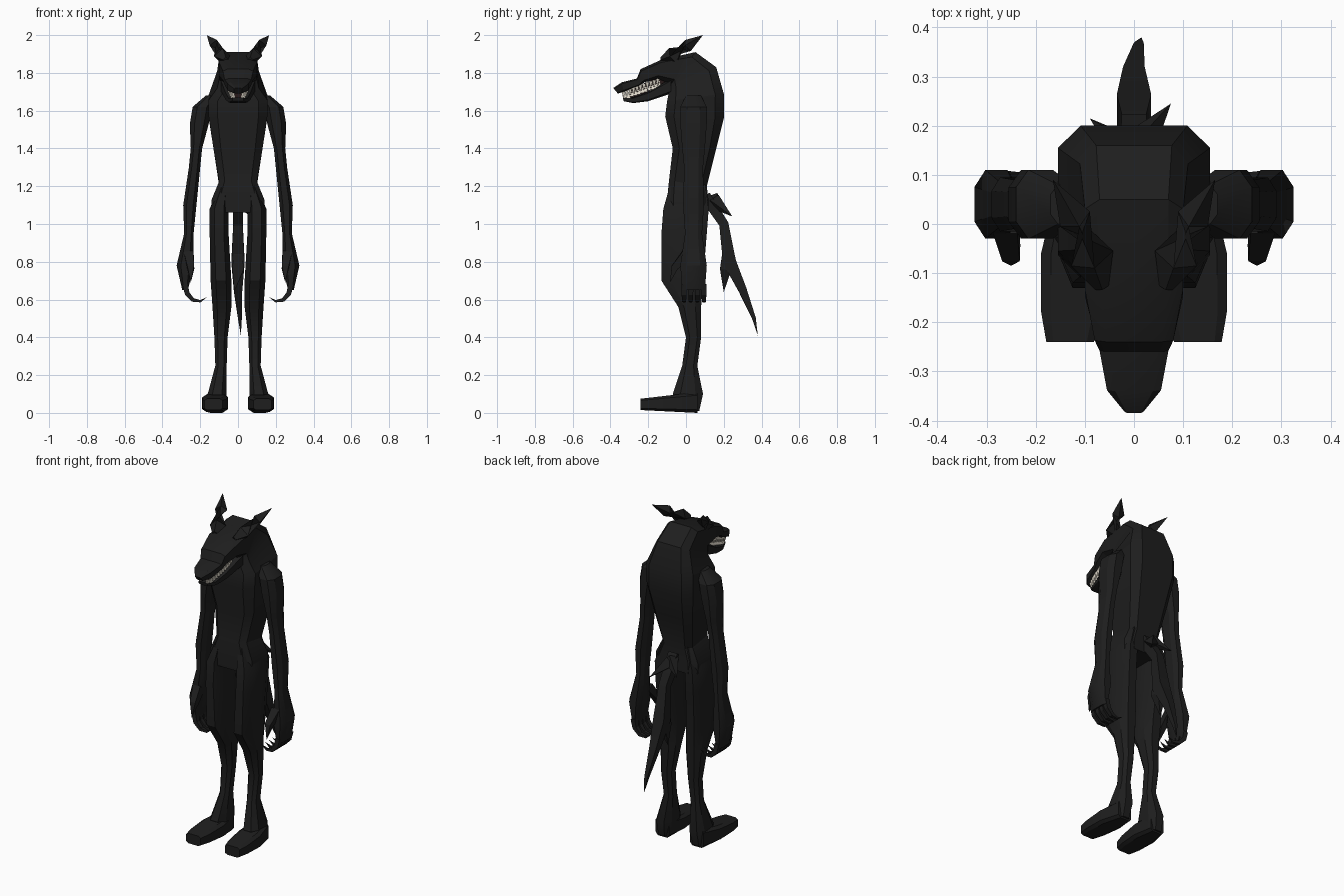
import bpy, bmesh, math
from mathutils import Vector

cube = bpy.data.objects.get("Cube")
if cube:
    bpy.data.objects.remove(cube, do_unlink=True)


def material(name, red, green, blue):
    mat = bpy.data.materials.new(name)
    mat.use_nodes = True
    color = (red, green, blue, 1)
    mat.diffuse_color = color
    mat.node_tree.nodes["Principled BSDF"].inputs["Base Color"].default_value = color
    return mat


fur = material("black fur", .013, .013, .013)
ivory = material("ivory teeth", .75, .7, .6)
dark_mouth = material("dark mouth", .02, .01, .01)


def profile(corner):
    """Square with its corners cut back; corner 1 leaves them whole."""
    points = [(1, corner), (corner, 1)]
    while len(points) < 8:
        a, b = points[-2]
        points.append((-b, a))
    return points


def loft(name, rings, mat=fur, corner=.5, mirror=1):
    """Skin rings of (centre, across, along); mirror -1 flips x."""
    bm = bmesh.new()
    loops = []
    for centre, across, along in rings:
        points = [Vector(centre) + Vector(across) * a + Vector(along) * b
                  for a, b in profile(corner)]
        loops.append([bm.verts.new((p.x * mirror, p.y, p.z)) for p in points])
    for lower, upper in zip(loops, loops[1:]):
        for i in range(len(lower)):
            faces_to = (lower[i - 1], lower[i], upper[i], upper[i - 1])
            bm.faces.new(faces_to)
    bm.faces.new(loops[0])
    bm.faces.new(loops[-1])
    bmesh.ops.remove_doubles(bm, verts=bm.verts, dist=.0005)
    bmesh.ops.recalc_face_normals(bm, faces=bm.faces)
    mesh = bpy.data.meshes.new(name)
    bm.to_mesh(mesh)
    bm.free()
    mesh.materials.append(mat)
    part = bpy.data.objects.new(name, mesh)
    bpy.context.collection.objects.link(part)
    bpy.ops.object.select_all(action='DESELECT')
    part.select_set(True)
    bpy.context.view_layer.objects.active = part
    bpy.ops.object.shade_smooth_by_angle(angle=math.radians(25))


def spine(name, rows, mat=fur):
    """Central form from lower (y, z), upper (y, z) and half width."""
    rings = []
    for low_y, low_z, high_y, high_z, width in rows:
        low, high = Vector((0, low_y, low_z)), Vector((0, high_y, high_z))
        rings.append(((low + high) / 2, (width, 0, 0), (high - low) / 2))
    loft(name, rings, mat, corner=.7)


def limb(name, mirror, rows):
    """Upright form from x, y, z, half width and half depth."""
    rings = [((x, y, z), (width, 0, 0), (0, depth, 0)) for x, y, z, width, depth in rows]
    loft(name, rings, mirror=mirror)


def taper(name, path, radii, mat=fur, mirror=1):
    """Four-sided form along a path, with a radius at each point."""
    path = [Vector(point) for point in path]
    rings = []
    for i, (point, radius) in enumerate(zip(path, radii)):
        ahead, behind = path[min(i + 1, len(path) - 1)], path[max(i - 1, 0)]
        tangent = (ahead - behind).normalized()
        across = tangent.orthogonal().normalized()
        if abs(tangent.y) < .8:
            across = tangent.cross(Vector((0, 1, 0))).normalized()
        rings.append((point, across * radius, tangent.cross(across) * radius))
    loft(name, rings, mat, corner=1, mirror=mirror)


# Pelvis, chest, hunched neck, skull and upper jaw in one skin
spine("body_and_head", [
    (-.1, 1.06, .12, 1.06, .14),
    (-.1, 1.13, .12, 1.12, .14),
    (-.09, 1.23, .11, 1.2, .1),
    (-.07, 1.4, .16, 1.4, .13),
    (-.11, 1.57, .2, 1.56, .155),
    (-.1, 1.65, .2, 1.69, .155),
    (-.09, 1.7, .16, 1.83, .11),
    (-.08, 1.74, .05, 1.91, .1),
    (-.15, 1.77, -.13, 1.87, .1),
    (-.22, 1.75, -.24, 1.82, .08),
    (-.25, 1.73, -.26, 1.77, .07),
    (-.33, 1.7, -.34, 1.75, .055),
    (-.36, 1.69, -.385, 1.72, .02)])

# Open lower jaw and the mouth lining
spine("lower_jaw", [
    (-.08, 1.69, -.08, 1.77, .09),
    (-.2, 1.65, -.2, 1.7, .065),
    (-.28, 1.64, -.28, 1.67, .05),
    (-.33, 1.65, -.335, 1.67, .03)])
spine("mouth_lining", [
    (-.1, 1.7, -.1, 1.8, .05),
    (-.3, 1.66, -.3, 1.71, .02)], dark_mouth)


def tooth(name, x, y, root, tip, mirror):
    taper(name, [(x, y, root), (x, y, tip)], (.01, 0), ivory, mirror)


def build_side(tag, mirror):
    # Two interlocking rows of teeth, set in behind the lips
    count = 11
    for i in range(count):
        t = i / count
        x, y = (.055 - .02 * t) * math.sqrt(1 - t ** 6), -.15 - .2 * t
        lip = 1.77 - .07 * t
        gum = lip - .045
        tooth(f"{tag}_upper_tooth_{i}", x, y, lip, gum, mirror)
        tooth(f"{tag}_lower_tooth_{i}", x * .9, y + .01, gum, lip - .01, mirror)

    # Swept-back leaf-shaped ear
    taper(f"{tag}_ear", [(.065, -.13, 1.87), (.085, -.07, 1.89), (.12, .01, 1.945),
                         (.165, .09, 2)], (.01, .032, .024, 0), mirror=mirror)

    # Long arm ending in a broad palm
    y = .04
    limb(f"{tag}_arm", mirror, [
        (.14, y, 1.68, .03, .04),
        (.19, y, 1.62, .05, .07),
        (.205, y, 1.53, .05, .07),
        (.22, y, 1.4, .03, .06),
        (.23, y, 1.3, .03, .05),
        (.255, y, 1.1, .035, .055),
        (.26, y, .95, .025, .045),
        (.28, y, .78, .045, .07),
        (.28, y, .65, .015, .06)])

    # Fingers curl inward along an arc
    joints = 5
    for finger in range(4):
        path, radii = [], []
        for joint in range(joints):
            t = joint / (joints - 1)
            bend = 2.3 * t
            path.append((.21 + .07 * math.cos(bend), .035 * finger - .01,
                         .68 - .09 * math.sin(bend)))
            radii.append(.014 * (1 - t * t))
        taper(f"{tag}_finger_{finger}", path, radii, mirror=mirror)
    taper(f"{tag}_thumb", [(.26, 0, .84), (.25, -.06, .77), (.25, -.085, .69)],
          (.025, .018, 0), mirror=mirror)

    # Leg with a heavy thigh, set-back shin and heel
    limb(f"{tag}_leg", mirror, [
        (.07, .01, 1.22, .02, .09),
        (.1, 0, 1.08, .05, .12),
        (.1, -.01, .95, .05, .12),
        (.09, -.02, .7, .055, .11),
        (.085, .02, .56, .05, .06),
        (.09, .04, .4, .035, .04),
        (.09, .02, .25, .03, .04),
        (.11, .01, .1, .05, .08),
        (.115, .01, .01, .04, .06)])

    # Foot flares and flattens toward the toes
    rings = []
    for t in (0, .4, .8, 1):
        half_height = .055 - .025 * t
        flare = .045 + .025 * math.sin(t * 3)
        rings.append(((.115 + .015 * t, .06 - .3 * t, half_height + .015 * t),
                      (flare, 0, 0), (0, 0, half_height)))
    loft(f"{tag}_foot", rings, corner=.7, mirror=mirror)


build_side("left", 1)
build_side("right", -1)

# Ragged tail with loose tufts
taper("tail", [(0, .1, 1.15), (0, .2, 1), (0, .23, .8), (0, .3, .65),
               (.01, .36, .5), (.015, .38, .41)],
      (.03, .025, .035, .022, .01, 0))
taper("tail_lower_tuft", [(0, .22, .9), (0, .21, .76), (-.02, .2, .64)], (.02, .03, 0))
taper("tail_right_tuft", [(0, .14, 1.13), (-.09, .215, 1.07)], (.03, 0))
taper("tail_left_tuft", [(0, .15, 1.12), (.075, .245, 1.04)], (.03, 0))
